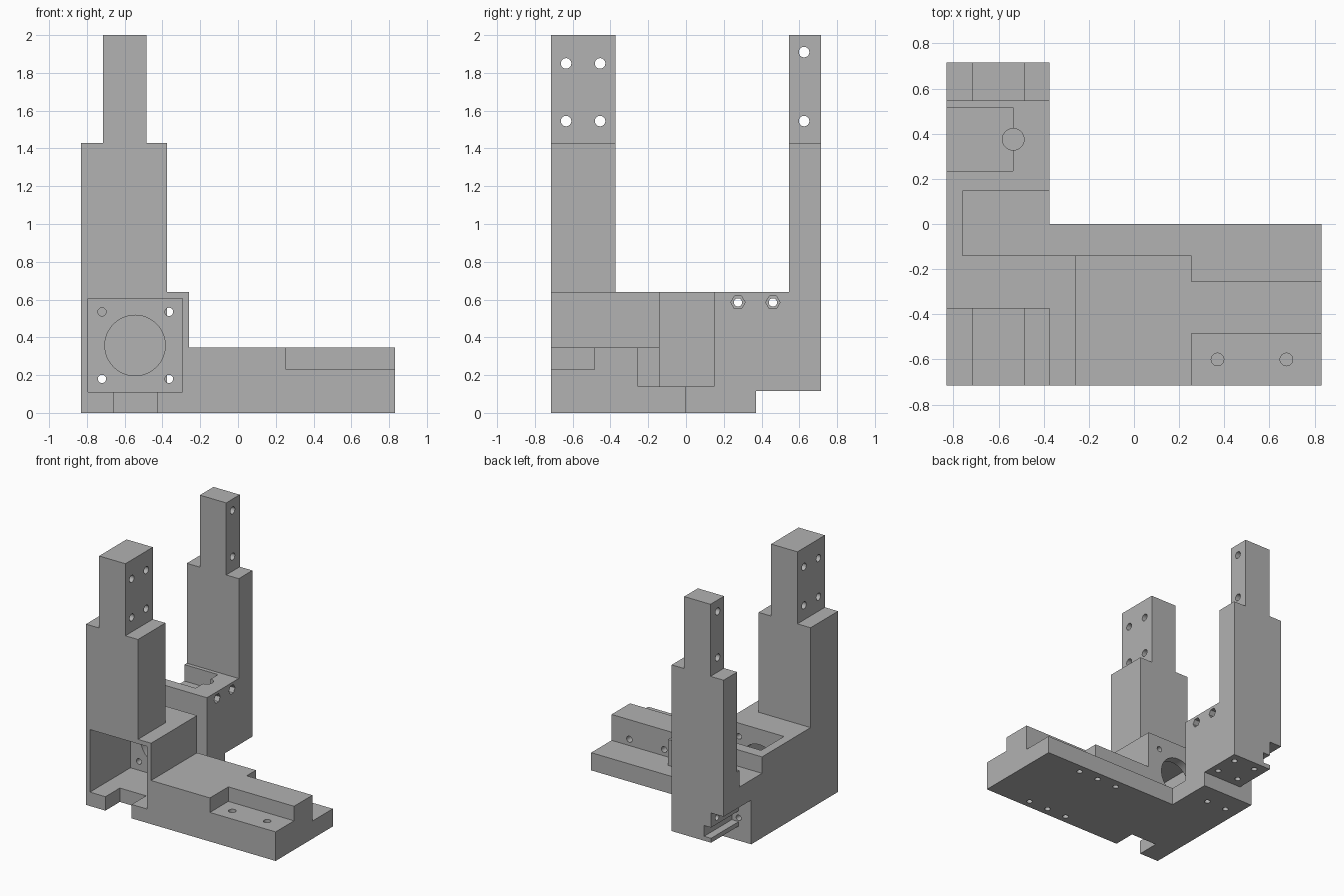
import bpy
import bmesh
from math import pi
from mathutils import Matrix, Vector

cube = bpy.data.objects.get("Cube")
if cube:
    bpy.data.objects.remove(cube, do_unlink=True)

grey = bpy.data.materials.new("plain grey")
grey.use_nodes = True
grey.diffuse_color = (0.445, 0.445, 0.445, 1)
grey.node_tree.nodes["Principled BSDF"].inputs["Base Color"].default_value = grey.diffuse_color


def make_object(name, bm):
    mesh = bpy.data.meshes.new(name)
    bm.to_mesh(mesh)
    bm.free()
    mesh.materials.append(grey)
    obj = bpy.data.objects.new(name, mesh)
    bpy.context.scene.collection.objects.link(obj)
    return obj


def box(name, x, y, z):
    """Box spanning the given (low, high) pairs."""
    bm = bmesh.new()
    bmesh.ops.create_cube(bm, size=1)
    for v in bm.verts:
        v.co = Vector([(a + b) / 2 + c * (b - a) for c, (a, b) in zip(v.co, (x, y, z))])
    return make_object(name, bm)


def rod(name, axis, start, length, radius, sides=24):
    """Cylinder running from start along the positive x, y or z axis."""
    turn = {"x": Matrix.Rotation(pi / 2, 4, "Y"),
            "y": Matrix.Rotation(-pi / 2, 4, "X"),
            "z": Matrix.Identity(4)}[axis]
    bm = bmesh.new()
    bmesh.ops.create_cone(bm, cap_ends=True, segments=sides, radius1=radius,
                          radius2=radius, depth=length)
    bmesh.ops.translate(bm, verts=bm.verts, vec=(0, 0, length / 2))
    bmesh.ops.transform(bm, verts=bm.verts, matrix=Matrix.Translation(start) @ turn)
    return make_object(name, bm)


def combine(tool, operation):
    """Apply a boolean to the bracket and discard the tool."""
    mod = bracket.modifiers.new(operation, "BOOLEAN")
    mod.operation, mod.solver, mod.object = operation, "EXACT", tool
    graph = bpy.context.evaluated_depsgraph_get()
    mesh = bpy.data.meshes.new_from_object(bracket.evaluated_get(graph))
    bracket.modifiers.clear()
    bracket.data = mesh
    bpy.data.objects.remove(tool, do_unlink=True)


def add(*spans):
    combine(box("added_block", *spans), "UNION")


def cut(*spans):
    combine(box("cutter", *spans), "DIFFERENCE")


def drill(axis, start, length, radius=0.022, sides=24):
    combine(rod("drill", axis, start, length, radius, sides), "DIFFERENCE")


LEFT, RIGHT, FRONT, BACK = -0.83, -0.375, -0.715, 0.715

# Long base with motor block and slide plate
bracket = box("motor_bracket", (LEFT, RIGHT), (FRONT, BACK), (0, 0.64))
add((-0.8, 0.83), (FRONT, 0), (0, 0.14))
add((-0.8, -0.26), (FRONT, -0.14), (0, 0.64))
add((-0.5, 0.255), (FRONT, -0.14), (0, 0.345))
add((0, 0.83), (FRONT, -0.255), (0, 0.345))

# Front and back posts with narrow tops
for y in ((FRONT, -0.372), (0.545, BACK)):
    add((LEFT, RIGHT), y, (0.3, 1.43))
    add((-0.715, -0.485), y, (1.2, 2))

# Coupling pocket, open at the top and one side
cut((-0.76, -0.3), (-0.14, 0.147), (0.14, 0.8))

# Motor pocket, its cable notch, shaft opening and screw holes
cut((-0.795, -0.295), (-1, -0.21), (0.11, 0.605))
cut((-0.66, -0.43), (-1, -0.535), (-0.1, 0.2))
drill("y", (-0.545, -0.3, 0.357), 0.22, 0.16, 48)
for x in (-0.72, -0.365):
    for z in (0.18, 0.535):
        through = x < -0.5 and z < 0.3
        drill("y", (x, -0.3, z), 0.75 if through else 0.22)

# Step in the slide plate with its screw holes
cut((0.255, 1), (-1, -0.485), (0.23, 0.5))
for x in (0.37, 0.675):
    drill("z", (x, -0.6, 0.15), 0.2, 0.028)
    drill("y", (x, -0.55, 0.19), 0.4, 0.024)

# Raised back underside and grooved side clamp
cut((-1, 0), (0.37, 1), (-0.5, 0.115))
cut((-1, -0.72), (0.37, 1), (0, 0.35))
cut((-0.9, -0.66), (0.37, 1), (0.15, 0.235))
for y in (0.45, 0.64):
    drill("x", (-0.8, y, 0.285), 0.2)
    for x in (-0.63, -0.44):
        drill("z", (x, y, 0), 0.21)

# Shallow top pocket with a vertical bore and nut traps
cut((-1, -0.535), (0.235, 0.515), (0.51, 0.8))
drill("z", (-0.535, 0.375, 0.3), 0.5, 0.048, 32)
for y in (0.275, 0.46):
    drill("x", (-0.6, y, 0.585), 0.4)
    drill("x", (-0.42, y, 0.585), 0.2, 0.038, 6)

# Cross holes in the post tops
for y, heights in ((-0.635, (1.545, 1.85)), (-0.455, (1.545, 1.85)), (0.625, (1.545, 1.91))):
    for z in heights:
        drill("x", (-0.9, y, z), 0.6, 0.028)

# Mounting holes under the base
for x in (0.12, 0.295, 0.47):
    for y in (-0.65, -0.07):
        drill("z", (x, y, -0.1), 0.2)
for x in (-0.72, -0.545):
    drill("z", (x, 0.2, -0.1), 0.2)

# Round only the bores, keep machined edges crisp
bpy.ops.object.select_all(action="DESELECT")
bracket.select_set(True)
bpy.context.view_layer.objects.active = bracket
bpy.ops.object.shade_smooth_by_angle(angle=pi / 6)
